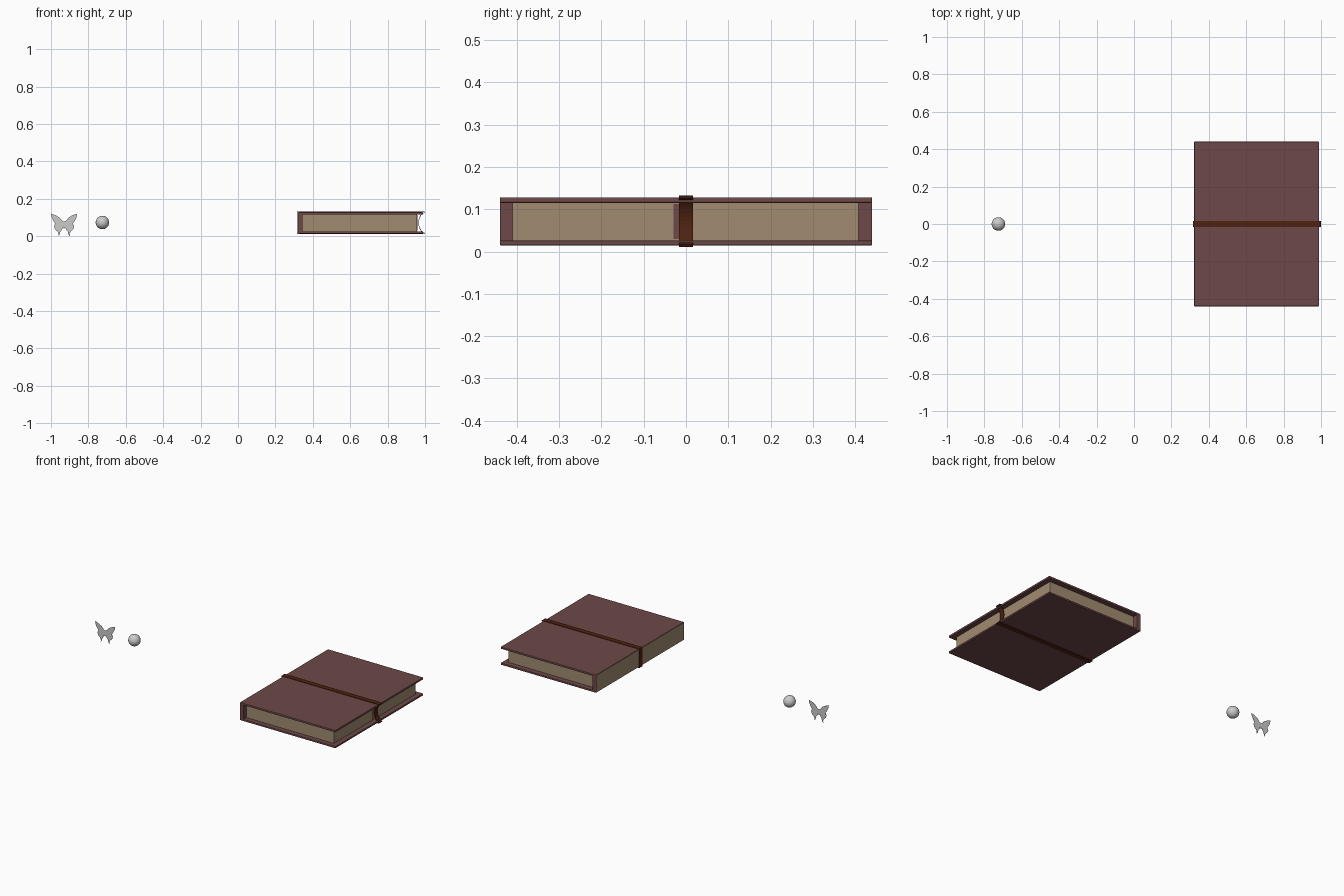
import bpy, bmesh, math

if "Cube" in bpy.data.objects:
    bpy.data.objects.remove(bpy.data.objects["Cube"])


def material(name, rgb):
    m = bpy.data.materials.new(name)
    m.diffuse_color = (*rgb, 1)
    m.use_nodes = True
    m.node_tree.nodes["Principled BSDF"].inputs["Base Color"].default_value = m.diffuse_color
    return m


leather = material("dark red leather", (0.155, 0.065, 0.065))
paper = material("tan paper", (0.36, 0.26, 0.165))
strap_brown = material("strap brown", (0.075, 0.016, 0.005))
silver = material("pale grey", (0.60, 0.60, 0.60))


def finish(name, bm, mat):
    me = bpy.data.meshes.new(name)
    bmesh.ops.recalc_face_normals(bm, faces=bm.faces)
    bm.to_mesh(me)
    bm.free()
    me.materials.append(mat)
    ob = bpy.data.objects.new(name, me)
    bpy.context.collection.objects.link(ob)
    return ob


def box(name, lo, hi, mat, bevel=0):
    bm = bmesh.new()
    bmesh.ops.create_cube(bm, size=1)
    for v in bm.verts:
        v.co = [(a + b) / 2 + c * (b - a) for a, b, c in zip(lo, hi, v.co)]
    if bevel:
        bmesh.ops.bevel(bm, geom=bm.edges[:], offset=bevel, segments=2,
                        profile=0.5, affect='EDGES')
    return finish(name, bm, mat)


def prism(name, outline, y0, y1, mat):
    """Extrude an outline in the xz plane from y0 to y1."""
    bm = bmesh.new()
    face = bm.faces.new([bm.verts.new((x, y0, z)) for x, z in outline])
    new = bmesh.ops.extrude_face_region(bm, geom=[face])["geom"]
    for v in new:
        if isinstance(v, bmesh.types.BMVert):
            v.co.y = y1
    return finish(name, bm, mat)


# Book covers, spine and page block
box("bottom_cover", (0.322, -0.44, 0.014), (0.99, 0.44, 0.026), leather, 0.003)
box("top_cover", (0.322, -0.44, 0.115), (0.99, 0.44, 0.128), leather, 0.003)
box("spine", (0.323, -0.44, 0.020), (0.346, 0.44, 0.122), leather)
box("spine_facing", (0.320, -0.438, 0.017), (0.323, 0.438, 0.125), paper)
box("pages", (0.346, -0.41, 0.026), (0.958, 0.408, 0.115), paper)
box("bookmark", (0.957, -0.030, 0.030), (0.960, -0.014, 0.112), leather)

# Strap wraps the book and sags inward at the fore edge
outer = [(0.316, 0.011), (0.316, 0.132), (0.985, 0.132), (0.997, 0.131), (1.0, 0.127)]
for i in range(1, 12):
    t = i / 12
    outer.append((0.997 - 0.030 * math.sin(math.pi * t) ** 0.6, 0.127 - 0.111 * t))
outer += [(1.0, 0.016), (0.997, 0.011), (0.985, 0.011)]
bm = bmesh.new()
front = [bm.verts.new((x, -0.016, z)) for x, z in outer]
back = [bm.verts.new((x, 0.016, z)) for x, z in outer]
for i in range(len(outer)):
    j = (i + 1) % len(outer)
    bm.faces.new((front[i], front[j], back[j], back[i]))
strap = finish("strap", bm, strap_brown)
mod = strap.modifiers.new("thickness", 'SOLIDIFY')
mod.thickness = 0.003
mod.offset = -1

# Small ball
bpy.ops.mesh.primitive_uv_sphere_add(segments=32, ring_count=16, radius=0.036,
                                     location=(-0.725, 0, 0.073))
ball = bpy.context.object
ball.name = "ball"
ball.data.materials.append(silver)
bpy.ops.object.shade_smooth()

# Flat butterfly, half outline mirrored about its body
half = [(0.003, 0.082), (0.012, 0.088), (0.024, 0.103), (0.045, 0.116), (0.070, 0.124),
        (0.066, 0.104), (0.056, 0.084), (0.047, 0.072), (0.054, 0.056), (0.048, 0.040),
        (0.036, 0.030), (0.030, 0.018), (0.031, 0.004), (0.023, 0.014), (0.020, 0.028),
        (0.011, 0.040), (0.005, 0.055), (0.002, 0.045)]
shape = half + [(-x, z) for x, z in reversed(half)]
prism("butterfly", [(x - 0.93, z - 0.004) for x, z in shape], -0.0005, 0.0005, silver)
